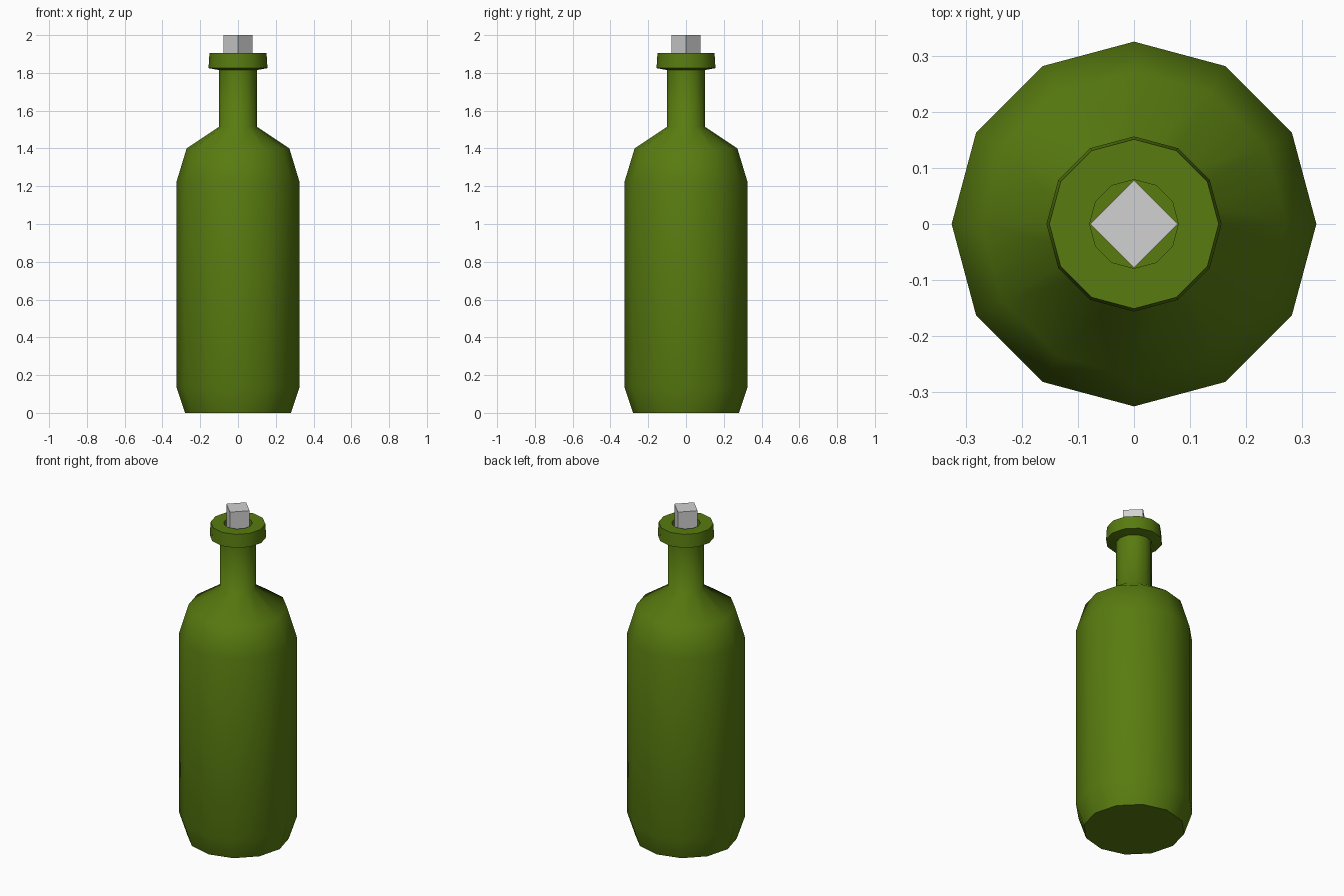
import bpy
import bmesh
from math import cos, sin, pi, radians

default = bpy.data.objects.get("Cube")
if default:
    bpy.data.objects.remove(default, do_unlink=True)


def make_material(name, rgb, roughness):
    mat = bpy.data.materials.new(name)
    mat.use_nodes = True
    mat.diffuse_color = (*rgb, 1)
    bsdf = mat.node_tree.nodes["Principled BSDF"]
    bsdf.inputs["Base Color"].default_value = (*rgb, 1)
    bsdf.inputs["Roughness"].default_value = roughness
    return mat


def lathe(name, profile, sides, mat):
    """Turn a (radius, height) profile around z and cap both ends."""
    bm = bmesh.new()
    rings = []
    for r, z in profile:
        angles = [2 * pi * i / sides for i in range(sides)]
        rings.append([bm.verts.new((r * cos(a), r * sin(a), z)) for a in angles])
    for low, high in zip(rings, rings[1:]):
        for i in range(sides):
            j = (i + 1) % sides
            bm.faces.new((low[i], low[j], high[j], high[i]))
    bm.faces.new(rings[0][::-1])
    bm.faces.new(rings[-1])
    mesh = bpy.data.meshes.new(name)
    bm.to_mesh(mesh)
    bm.free()
    mesh.materials.append(mat)
    obj = bpy.data.objects.new(name, mesh)
    bpy.context.collection.objects.link(obj)
    bpy.ops.object.select_all(action="DESELECT")
    obj.select_set(True)
    bpy.context.view_layer.objects.active = obj
    bpy.ops.object.shade_smooth_by_angle(angle=radians(60))
    return obj


green = make_material("green_glass", (0.098, 0.2, 0.005), 0.5)
grey = make_material("grey_stopper", (0.64, 0.64, 0.64), 0.6)

# Bottle: base, straight wall, shoulder, neck, lip and recessed mouth
bottle_profile = [
    (0.28, 0), (0.325, 0.135), (0.325, 1.225), (0.272, 1.40), (0.1, 1.515),
    (0.1, 1.815), (0.156, 1.825), (0.151, 1.905), (0.079, 1.905), (0.079, 1.86),
]
lathe("bottle", bottle_profile, 12, green)

# Square stopper set cornerwise in the mouth
lathe("stopper", [(0.078, 1.85), (0.078, 2.0)], 4, grey)
